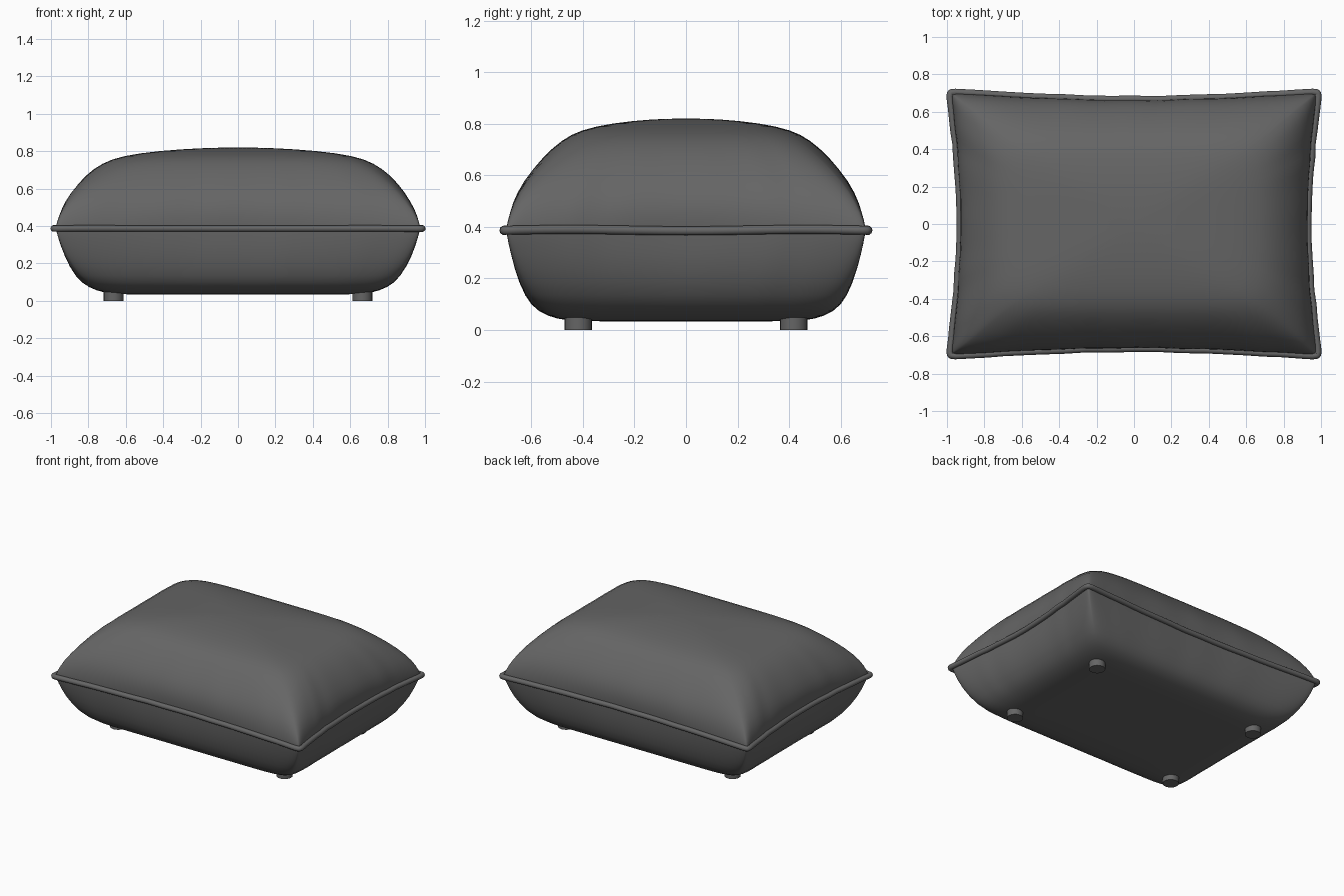
import bpy, bmesh, math

if "Cube" in bpy.data.objects:
    bpy.data.objects.remove(bpy.data.objects["Cube"])

fabric = bpy.data.materials.new("charcoal fabric")
fabric.diffuse_color = (0.13, 0.13, 0.13, 1)
fabric.use_nodes = True
fabric.node_tree.nodes["Principled BSDF"].inputs["Base Color"].default_value = fabric.diffuse_color

SIDE = 24          # points along each side of a ring
SEAM_Z = 0.387


def ring(hx, hy, n, pinch, fold):
    """Rounded rectangle with drawn-in sides and soft fabric folds."""
    pts = []
    for k in range(4):
        for i in range(SIDE):
            # points crowd toward the corners
            a = math.sin((i / SIDE - 0.5) * math.pi)
            s, t = [(1, a), (-a, 1), (-1, -a), (a, -1)][k]
            r = (abs(s) ** n + abs(t) ** n) ** (-1 / n)
            s, t = s * r, t * r
            w = fold * (math.sin(17 * a + k) + 0.7 * math.sin(29 * a + 2 * k)) * (1 - a ** 4)
            x = hx * s * (1 - pinch * max(0, 1 - abs(t) ** 1.7)) * (1 + w)
            y = hy * t * (1 - pinch * max(0, 1 - abs(s) ** 1.7)) * (1 + w)
            pts.append((x, y))
    return pts


def shade(obj, angle=40):
    bpy.ops.object.select_all(action='DESELECT')
    obj.select_set(True)
    bpy.context.view_layer.objects.active = obj
    bpy.ops.object.shade_smooth_by_angle(angle=math.radians(angle))


# Cushion body: rings from the underside to the crown
# half width, half depth, height, squareness, side pinch, folds
rings = [
    (0.20, 0.14, 0.033, 8, 0, 0),
    (0.62, 0.42, 0.033, 10, 0, 0),
    (0.71, 0.50, 0.041, 11, 0, 0),
    (0.80, 0.575, 0.070, 13, 0, 0.001),
    (0.873, 0.628, 0.125, 18, 0.010, 0.002),
    (0.938, 0.672, 0.240, 34, 0.028, 0.003),
    (0.970, 0.695, 0.345, 60, 0.050, 0.003),
    (0.980, 0.701, SEAM_Z, 80, 0.058, 0.002),
    (0.975, 0.697, 0.420, 60, 0.048, 0.003),
    (0.954, 0.679, 0.490, 28, 0.026, 0.004),
    (0.902, 0.637, 0.575, 15, 0.010, 0.004),
    (0.815, 0.553, 0.673, 9, 0, 0.003),
    (0.725, 0.480, 0.738, 7, 0, 0.001),
    (0.62, 0.410, 0.776, 6, 0, 0),
    (0.42, 0.285, 0.803, 5, 0, 0),
    (0.20, 0.140, 0.817, 4, 0, 0),
]
bm = bmesh.new()
loops = [[bm.verts.new((x, y, z)) for x, y in ring(hx, hy, n, p, f)]
         for hx, hy, z, n, p, f in rings]
count = 4 * SIDE
for low, high in zip(loops, loops[1:]):
    for i in range(count):
        j = (i + 1) % count
        bm.faces.new((low[i], low[j], high[j], high[i]))
for loop, z in ((loops[0], 0.033), (loops[-1], 0.821)):
    centre = bm.verts.new((0, 0, z))
    for i in range(count):
        bm.faces.new((loop[i], loop[(i + 1) % count], centre))
bmesh.ops.recalc_face_normals(bm, faces=bm.faces)
mesh = bpy.data.meshes.new("cushion_body")
bm.to_mesh(mesh)
bm.free()
body = bpy.data.objects.new("cushion_body", mesh)
bpy.context.collection.objects.link(body)
mesh.materials.append(fabric)
shade(body, 80)
sub = body.modifiers.new("soften", 'SUBSURF')
sub.levels = sub.render_levels = 1

# Piping: a round cord along the seam
curve = bpy.data.curves.new("seam_piping", 'CURVE')
curve.dimensions = '3D'
curve.bevel_depth = 0.018
curve.bevel_resolution = 3
spline = curve.splines.new('POLY')
path = ring(0.990, 0.709, 70, 0.060, 0.002)
spline.points.add(len(path) - 1)
for i, (x, y) in enumerate(path):
    wave = 0.003 * math.sin(9 * x + 2) * math.cos(7 * y)
    spline.points[i].co = (x, y, SEAM_Z + wave, 1)
spline.use_cyclic_u = True
spline.use_smooth = True
piping = bpy.data.objects.new("seam_piping", curve)
bpy.context.collection.objects.link(piping)
curve.materials.append(fabric)

# Four short round feet
for sx, side in ((-1, "left"), (1, "right")):
    for sy, end in ((-1, "front"), (1, "back")):
        bpy.ops.mesh.primitive_cylinder_add(
            vertices=24, radius=0.053, depth=0.055,
            location=(sx * 0.665, sy * 0.418, 0.0275))
        foot = bpy.context.object
        foot.name = f"foot_{end}_{side}"
        foot.data.materials.append(fabric)
        shade(foot)
